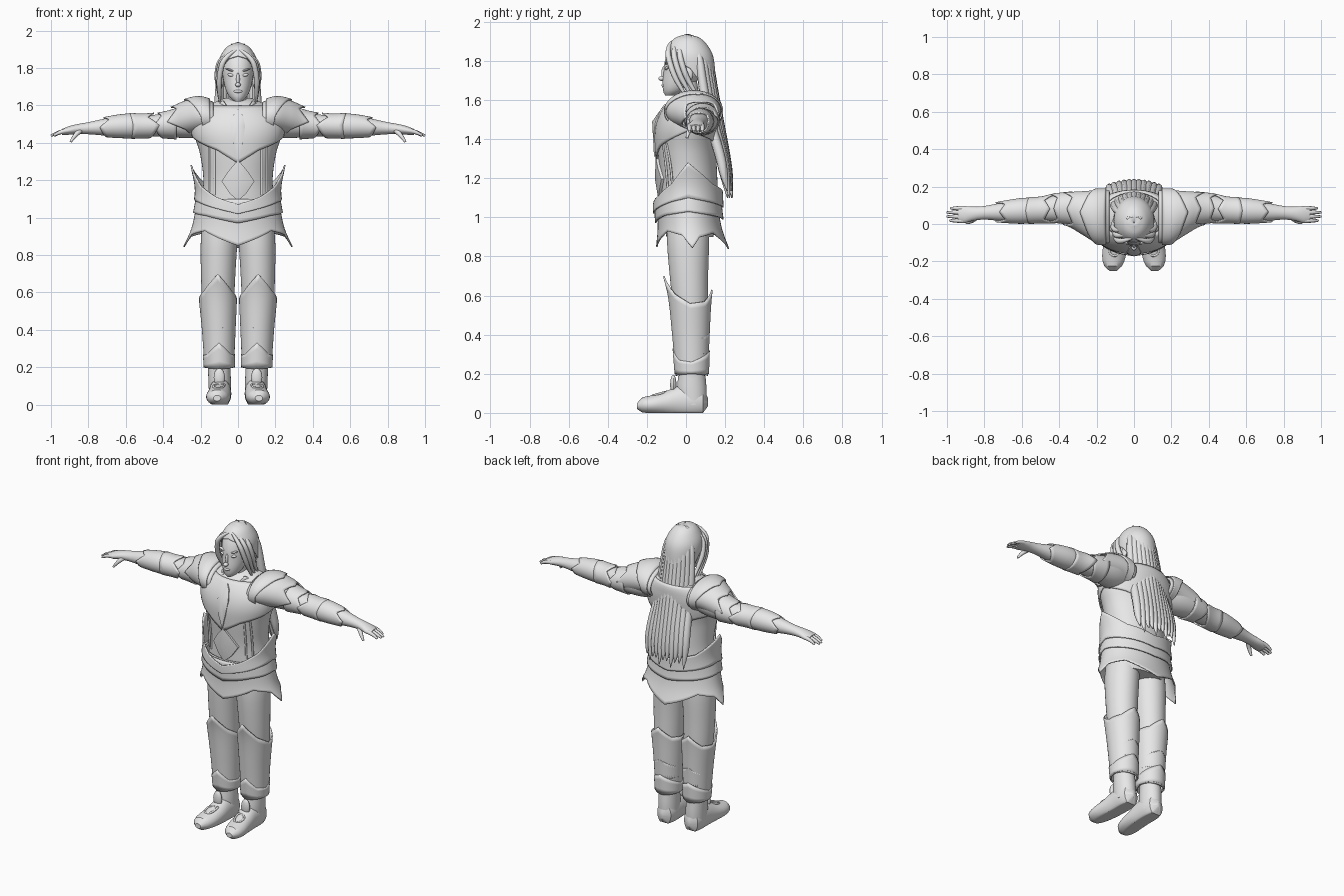
import bpy, bmesh
from math import sin, cos, pi, radians, degrees
from mathutils import Vector

if "Cube" in bpy.data.objects:
    bpy.data.objects.remove(bpy.data.objects["Cube"], do_unlink=True)

grey = bpy.data.materials.new("plain grey")
grey.use_nodes = True
grey.diffuse_color = (0.8, 0.8, 0.8, 1)
grey.node_tree.nodes["Principled BSDF"].inputs["Base Color"].default_value = (0.8, 0.8, 0.8, 1)


def profile(table, t):
    """Smoothly interpolate the rows (t, centre, centre, radius, radius)."""
    t = min(max(t, table[0][0]), table[-1][0])
    k = 0
    while k < len(table) - 2 and t > table[k + 1][0]:
        k += 1

    def slope(i, c):
        a, b = table[max(i - 1, 0)], table[min(i + 1, len(table) - 1)]
        return (b[c] - a[c]) / (b[0] - a[0])

    p, q = table[k], table[k + 1]
    h = q[0] - p[0]
    u = (t - p[0]) / h
    ease = u * u * (3 - 2 * u)
    return [p[c] + (q[c] - p[c]) * ease
            + h * u * (1 - u) * ((1 - u) * slope(k, c) - u * slope(k + 1, c))
            for c in range(1, 5)]


def edge_at(edge, angle):
    """Height of a zigzag border; the border is the same on both halves."""
    if not isinstance(edge, list):
        return edge
    d = abs((degrees(angle) + 180) % 360 - 180)
    for (a, za), (b, zb) in zip(edge, edge[1:]):
        if d <= b + 0.01:
            return za + (zb - za) * (d - a) / (b - a)
    return edge[-1][1]


def finish(name, bm, mirror=False, thick=0):
    bmesh.ops.recalc_face_normals(bm, faces=bm.faces)
    mesh = bpy.data.meshes.new(name)
    bm.to_mesh(mesh)
    bm.free()
    mesh.materials.append(grey)
    ob = bpy.data.objects.new(name, mesh)
    bpy.context.collection.objects.link(ob)
    if thick:
        ob.modifiers.new("thickness", "SOLIDIFY").thickness = thick
    if mirror:
        ob.modifiers.new("both sides", "MIRROR")
    return ob


def loft(name, table, axis="z", low=None, high=None, grow=0, mirror=False, rows=14, sides=48):
    """Closed body, or an open armour plate when zigzag borders are given."""
    plate = low is not None
    low = low if plate else table[0][0]
    high = high if high is not None else table[-1][0]
    bm = bmesh.new()
    rings = []
    for j in range(rows + 1):
        ring = []
        for i in range(sides):
            a = 2 * pi * i / sides
            lo, hi = edge_at(low, a), edge_at(high, a)
            t = lo + (hi - lo) * j / rows
            c, d, r, s = profile(table, t)
            u, v = (r + grow) * sin(a), (s + grow) * cos(a)
            co = {"z": (c + u, d - v, t), "x": (t, c + u, d + v), "y": (c + u, t, d + v)}[axis]
            ring.append(bm.verts.new((co[0], co[1], max(co[2], 0))))
        rings.append(ring)
    for r, s in zip(rings, rings[1:]):
        for i in range(sides):
            k = (i + 1) % sides
            bm.faces.new((r[i], r[k], s[k], s[i]))
    if not plate:
        bm.faces.new(rings[0])
        bm.faces.new(rings[-1])
    return finish(name, bm, mirror, 0.008 if plate else 0)


def strand(name, points, radii, width):
    """Tapered tube through a few points."""
    cu = bpy.data.curves.new(name, "CURVE")
    cu.dimensions = "3D"
    cu.bevel_depth = width
    cu.bevel_resolution = 2
    cu.resolution_u = 6
    sp = cu.splines.new("NURBS")
    sp.points.add(len(points) - 1)
    for p, co, r in zip(sp.points, points, radii):
        p.co = (*co, 1)
        p.radius = r
    sp.use_endpoint_u = True
    sp.order_u = 3
    cu.materials.append(grey)
    ob = bpy.data.objects.new(name, cu)
    bpy.context.collection.objects.link(ob)


def blob(name, at, size, mirror=False, tilt=0):
    bm = bmesh.new()
    bmesh.ops.create_uvsphere(bm, u_segments=16, v_segments=10, radius=1)
    bmesh.ops.scale(bm, vec=size, verts=bm.verts)
    for v in bm.verts:
        v.co = Vector((v.co.x, v.co.y, v.co.z + tilt * v.co.x)) + Vector(at)
    return finish(name, bm, mirror)


# Legs with layered greaves
leg = [(.15, .1, .03, .058, .062), (.3, .1, .03, .068, .075), (.5, .106, .025, .083, .087),
       (.7, .106, .015, .092, .098), (.9, .1, .01, .098, .108), (1.02, .09, .01, .09, .1)]
loft("leg", leg, mirror=True)
greave_low = [(0, .19), (90, .2), (180, .19)]
greave = [(.18, .1, .03, .07, .075), (.4, .103, .025, .082, .088),
          (.6, .108, .02, .096, .105), (.72, .108, .015, .1, .13)]
loft("greave", greave, low=greave_low, high=[(0, .7), (45, .61), (90, .56), (135, .57), (180, .63)], mirror=True)
for k, z in enumerate((.3, .4)):
    loft("greave_band_%d" % k, greave, low=z - .1, grow=.012 - .004 * k, mirror=True, rows=4,
         high=[(0, z + .03), (45, z - .03), (90, z - .04), (180, z + .02)])

# Boots
foot = [(-.25, .112, .035, .02, .015), (-.235, .112, .04, .042, .035), (-.18, .108, .042, .062, .046),
        (-.1, .1, .05, .063, .062), (-.03, .096, .06, .06, .08), (.06, .096, .06, .057, .08),
        (.1, .096, .055, .04, .06), (.113, .096, .055, .012, .02)]
loft("boot_foot", foot, axis="y", mirror=True)
ankle = [(.04, .096, .035, .058, .07), (.12, .098, .03, .06, .075), (.19, .1, .03, .06, .07)]
loft("boot_ankle", ankle, mirror=True)
blob("boot_tongue", (.1, -.065, .145), (.03, .016, .05), mirror=True)
for s in (-1, 1):
    frame = [(s * (.103 + dx), y, z) for dx, y, z in
             ((-.03, -.1, .108), (.03, -.1, .108), (.028, -.17, .089), (-.028, -.17, .089), (-.03, -.1, .108))]
    strand("boot_buckle", frame, [1] * 5, .006)

# Torso, neck and chest plate
torso = [(.9, 0, .02, .19, .12), (1.05, 0, .02, .2, .145), (1.2, 0, .015, .185, .145),
         (1.35, 0, .005, .205, .15), (1.45, 0, .01, .235, .155), (1.53, 0, .025, .23, .145),
         (1.6, 0, .045, .16, .115), (1.64, 0, .045, .07, .06)]
loft("torso", torso, rows=24)
loft("neck", [(1.56, 0, .03, .065, .065), (1.62, 0, .015, .052, .055), (1.7, 0, 0, .052, .055)])
loft("chest_plate", torso, grow=.014, high=1.6,
     low=[(0, 1.29), (30, 1.36), (60, 1.4), (90, 1.44), (135, 1.4), (180, 1.34)])
loft("collar", [(1.5, 0, .035, .13, .14), (1.57, 0, .035, .115, .12), (1.65, 0, .035, .12, .12)],
     low=1.5, high=[(0, 1.52), (45, 1.625), (60, 1.61), (90, 1.6), (180, 1.63)], rows=6)
for s in (-1, 1):
    for x in (.125, .155):
        path = []
        for z in (1.12, 1.25, 1.38):
            c, d, r, q = profile(torso, z)
            path.append((s * x, d - q * (1 - (x / r) ** 2) ** .5, z))
        strand("side_seam", path, [1] * 3, .006)


# Faceted chest ornaments that follow the plate
def ornament(name, outline, lift):
    bm = bmesh.new()

    def point(x, z, out):
        c, d, r, s = profile(torso, z)
        return bm.verts.new((x, d - s * (1 - (x / r) ** 2) ** .5 - out, z))

    full = outline + [(-x, z) for x, z in outline[-2:0:-1]]
    rim = [point(x, z, lift) for x, z in full]
    back = [point(x, z, 0) for x, z in full]
    mid = point(0, outline[len(outline) // 2][1], lift + .015)
    for i in range(len(rim)):
        k = (i + 1) % len(rim)
        bm.faces.new((rim[i], rim[k], mid))
        bm.faces.new((rim[i], back[i], back[k], rim[k]))
    finish(name, bm)


ornament("upper_gem", [(0, 1.58), (.025, 1.55), (.038, 1.49), (.025, 1.4), (0, 1.31)], .022)
ornament("lower_gem", [(0, 1.31), (.05, 1.25), (.088, 1.195), (.045, 1.13), (0, 1.09)], .014)

# Flared skirt and belt tiers
skirt = [(.83, 0, .035, .3, .19), (.94, 0, .02, .25, .165), (1.05, 0, .01, .225, .155), (1.12, 0, .01, .21, .15)]
loft("skirt", skirt, high=1.1,
     low=[(0, .85), (45, .93), (75, .91), (90, .845), (105, .9), (135, .92), (180, .84)])
belt = [(.95, 0, .02, .25, .17), (1.05, 0, .012, .228, .165), (1.15, 0, .012, .215, .16), (1.28, 0, .01, .238, .16)]
loft("belt_lower", belt, grow=.008, high=1.1,
     low=[(0, .97), (45, 1.01), (90, 1.03), (135, 1.01), (180, .99)], rows=6)
loft("belt_upper", belt, grow=.016, low=[(0, 1.02), (60, 1.08), (90, 1.1), (180, 1.05)],
     high=[(0, 1.07), (30, 1.11), (60, 1.17), (90, 1.28), (135, 1.17), (180, 1.13)], rows=8)

# Arms with pauldrons, bands and bracers
arm = [(.12, .05, 1.52, .09, .08), (.25, .075, 1.51, .09, .085), (.4, .085, 1.495, .072, .062),
       (.5, .075, 1.49, .06, .055), (.6, .07, 1.49, .06, .057), (.7, .065, 1.485, .05, .047),
       (.8, .06, 1.478, .036, .032), (.86, .055, 1.473, .037, .027), (.91, .05, 1.465, .046, .022),
       (.94, .05, 1.458, .04, .016)]
loft("arm", arm, axis="x", mirror=True, rows=24)
pauldron = [(.12, .04, 1.53, .14, .085), (.2, .04, 1.545, .14, .095), (.28, .06, 1.535, .115, .092),
            (.36, .08, 1.515, .09, .078), (.46, .085, 1.5, .08, .068)]
loft("pauldron", pauldron, axis="x", mirror=True, low=.13,
     high=[(0, .36), (45, .33), (90, .38), (135, .28), (180, .24)])
loft("shoulder_cap", pauldron, axis="x", mirror=True, grow=.01, low=.15, rows=8,
     high=[(0, .29), (45, .25), (90, .2), (180, .17)])
loft("upper_arm_band", arm, axis="x", mirror=True, grow=.01, low=.33, rows=6,
     high=[(0, .43), (45, .41), (90, .45), (180, .4)])
loft("elbow_guard", arm, axis="x", mirror=True, grow=.012, rows=6,
     low=[(0, .45), (45, .48), (90, .42), (180, .48)], high=[(0, .58), (90, .56), (180, .57)])
loft("bracer", arm, axis="x", mirror=True, grow=.009, rows=8,
     low=.55, high=[(0, .72), (45, .69), (90, .74), (180, .7)])

# Fingers and thumbs
for s in (-1, 1):
    for k, tip in enumerate((.985, 1, 1, .98)):
        y = .018 + .022 * k
        strand("finger", [(s * .91, y, 1.465), (s * .955, y, 1.46), (s * tip, y, 1.438)], (1.1, 1, .5), .012)
    strand("thumb", [(s * .84, .04, 1.468), (s * .87, .01, 1.445), (s * .895, .005, 1.405)], (1.2, 1, .5), .013)

# Head and face
head = [(1.622, 0, -.08, .018, .025), (1.64, 0, -.065, .042, .05), (1.68, 0, -.04, .064, .08),
        (1.74, 0, -.015, .079, .1), (1.8, 0, -.005, .085, .103), (1.86, 0, .01, .08, .095), (1.9, 0, .01, .05, .06)]
loft("head", head, rows=20)
blob("nose_bridge", (0, -.112, 1.738), (.01, .014, .036))
blob("nose_tip", (0, -.124, 1.71), (.015, .018, .012))
blob("lips", (0, -.113, 1.675), (.024, .012, .009))
blob("chin", (0, -.098, 1.642), (.022, .016, .015))
blob("eye", (.036, -.098, 1.762), (.02, .011, .009), mirror=True, tilt=.15)
blob("brow", (.038, -.096, 1.788), (.028, .012, .006), mirror=True, tilt=.3)
blob("ear", (.088, .015, 1.735), (.012, .022, .038), mirror=True)

# Hair cap, face locks and long back strands
hair = [(1.58, 0, .075, .085, .085), (1.68, 0, .035, .1, .115), (1.76, 0, .022, .108, .126), (1.83, 0, .015, .106, .122),
        (1.88, 0, .01, .085, .1), (1.92, 0, .008, .05, .06), (1.938, 0, .008, .004, .005)]
loft("hair_cap", hair, high=1.938, rows=20,
     low=[(0, 1.865), (30, 1.85), (45, 1.82), (75, 1.78), (90, 1.76), (120, 1.66), (180, 1.6)])
for s in (-1, 1):
    for k in range(3):
        d = .03 * k
        strand("face_lock", [(s * .012, -.075 + d, 1.895), (s * (.075 + d / 3), -.1 + d, 1.86),
                             (s * (.1 + d / 4), -.075 + d, 1.76), (s * .1, -.04 + d, 1.68),
                             (s * .095, .02 + d, 1.59)], (.5, 1, 1, .9, .2), .015)
for k in range(-5, 6):
    f, dip = k / 5, abs(k % 3 - 1) * .035
    bow = .05 * f * f
    strand("back_strand", [(f * .03, .03, 1.925), (f * .085, .115 - bow, 1.85), (f * .1, .135 - bow, 1.68),
                           (f * .105, .165 - bow, 1.5), (f * .125, .2 - bow / 2, 1.32),
                           (f * .135, .222 - bow / 2, 1.2), (f * .13, .238 - bow / 2, 1.1 + dip)],
           (.3, .7, .9, 1, 1, .8, .1), .027)

# Smooth shading with crisp borders
bpy.ops.object.select_all(action="DESELECT")
for ob in bpy.context.collection.objects:
    if ob.type == "MESH" and ob.data.materials[:] == [grey]:
        ob.select_set(True)
        bpy.context.view_layer.objects.active = ob
bpy.ops.object.shade_smooth_by_angle(angle=radians(35))
